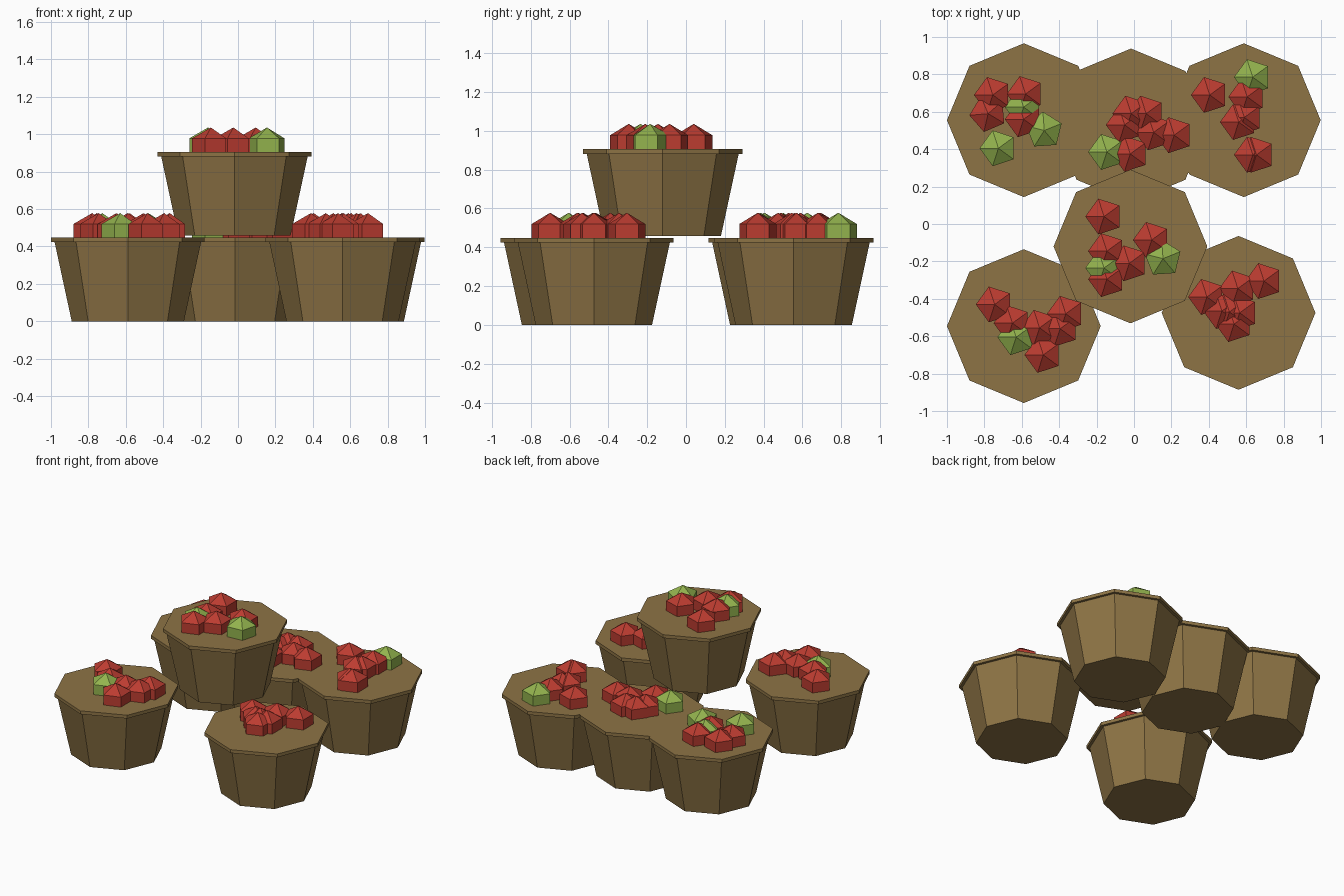
import bpy
from math import radians


def material(name, color):
    m = bpy.data.materials.new(name)
    m.diffuse_color = (*color, 1)
    return m


WOOD = material("wood", (0.27, 0.175, 0.06))
RED = material("red_skin", (0.50, 0.045, 0.03))
GREEN = material("green_skin", (0.29, 0.45, 0.075))


def finish(name, mat):
    ob = bpy.context.object
    ob.name = name
    ob.data.materials.append(mat)
    return ob


def tub(name, x, y, z):
    # tapered eight-sided body with a thin overhanging lid slab
    bpy.ops.mesh.primitive_cone_add(vertices=8, radius1=0.30, radius2=0.393, depth=0.43,
                                    location=(x, y, z + 0.215))
    finish(name + "_body", WOOD)
    bpy.ops.mesh.primitive_cylinder_add(vertices=8, radius=0.411, depth=0.024,
                                        location=(x, y, z + 0.436))
    finish(name + "_rim", WOOD)


def apple(name, x, y, z, turn, mat):
    # five-sided low-poly ball, half sunk into the tub
    bpy.ops.mesh.primitive_uv_sphere_add(segments=5, ring_count=3, radius=0.116,
                                         location=(x, y, z + 0.462),
                                         rotation=(0, 0, radians(90 + turn)))
    finish(name, mat)


# name: centre of tub, then red and green apples as (x, y, turn)
STALL = {
    "back_left": ((-0.589, 0.555, 0),
                  [(-0.755, 0.69, 0), (-0.58, 0.695, 0), (-0.78, 0.59, 5), (-0.59, 0.56, 0)],
                  [(-0.59, 0.625, 0), (-0.725, 0.405, 0), (-0.48, 0.50, -14)]),
    "back_middle": ((-0.016, 0.527, 0),
                    [(-0.015, 0.59, 0), (0.065, 0.59, 0), (-0.05, 0.53, 0),
                     (0.105, 0.49, 0), (0.215, 0.475, 0), (-0.02, 0.375, 0)],
                    [(-0.145, 0.385, 0)]),
    "back_right": ((0.587, 0.555, 0),
                   [(0.405, 0.69, 0), (0.605, 0.68, 0), (0.59, 0.57, 0),
                    (0.56, 0.545, 0), (0.635, 0.37, 0), (0.655, 0.37, 0)],
                   [(0.635, 0.785, 0)]),
    "front_left": ((-0.589, -0.546, 0),
                   [(-0.745, -0.43, 0), (-0.65, -0.53, 0), (-0.505, -0.555, 0),
                    (-0.365, -0.48, 0), (-0.395, -0.56, 0), (-0.485, -0.70, 0)],
                   [(-0.63, -0.605, 0)]),
    "front_right": ((0.559, -0.475, 0),
                    [(0.39, -0.39, 0), (0.555, -0.345, 0), (0.695, -0.305, 0), (0.47, -0.465, 0),
                     (0.565, -0.475, 0), (0.535, -0.535, 0), (0.51, -0.47, 0)], []),
    "stacked": ((-0.019, -0.12, 0.458),
                [(-0.16, 0.04, 0), (-0.145, -0.145, 0), (0.095, -0.085, 0),
                 (-0.025, -0.21, 0), (-0.145, -0.295, 0)],
                [(-0.16, -0.235, 0), (0.155, -0.185, -14)]),
}

for place, ((cx, cy, cz), reds, greens) in STALL.items():
    tub(place + "_tub", cx, cy, cz)
    for label, mat, fruit in (("red", RED, reds), ("green", GREEN, greens)):
        for i, (x, y, turn) in enumerate(fruit, 1):
            apple(f"{place}_{label}_apple_{i}", x, y, cz, turn, mat)
